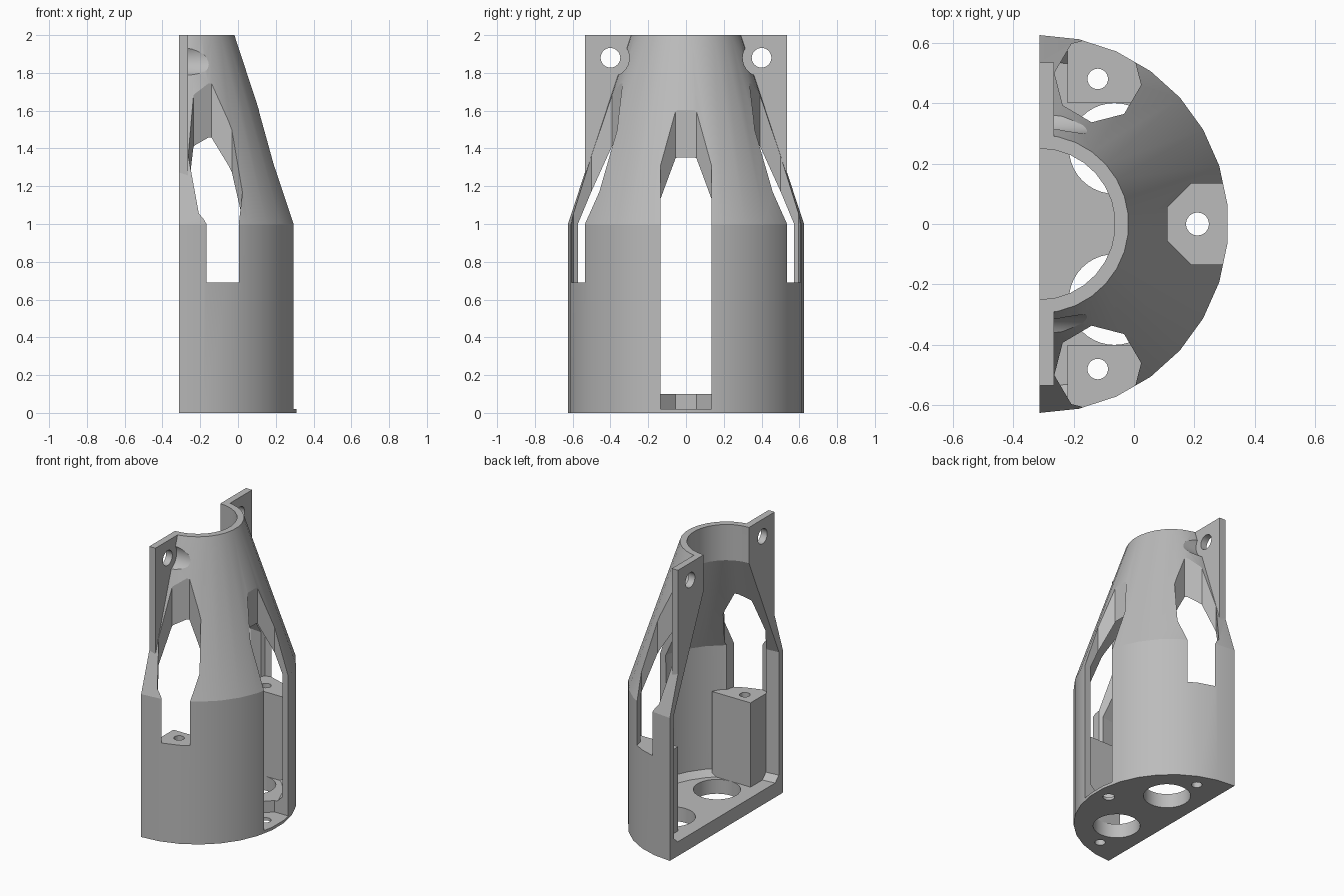
import bpy
import bmesh
from math import cos, sin, pi, radians

if "Cube" in bpy.data.objects:
    bpy.data.objects.remove(bpy.data.objects["Cube"], do_unlink=True)

BACK = -0.3125          # flat split plane, also the axis of the cone
TOP = 2.0
SEGMENTS = 15           # facets around the half shell

grey = bpy.data.materials.new("plain grey")
grey.use_nodes = True
grey.diffuse_color = (0.5, 0.5, 0.5, 1)
grey.node_tree.nodes["Principled BSDF"].inputs["Base Color"].default_value = (0.5, 0.5, 0.5, 1)


def loft(name, rings):
    """Closed solid through equal-length rings of points."""
    bm = bmesh.new()
    loops = [[bm.verts.new(p) for p in ring] for ring in rings]
    n = len(loops[0])
    for low, high in zip(loops, loops[1:]):
        for i in range(n):
            j = (i + 1) % n
            bm.faces.new((low[i], low[j], high[j], high[i]))
    bm.faces.new(loops[0][::-1])
    bm.faces.new(loops[-1])
    bmesh.ops.recalc_face_normals(bm, faces=bm.faces)
    mesh = bpy.data.meshes.new(name)
    bm.to_mesh(mesh)
    bm.free()
    mesh.materials.append(grey)
    obj = bpy.data.objects.new(name, mesh)
    bpy.context.collection.objects.link(obj)
    return obj


def half_lathe(name, profile, overrun=0.0):
    """Half turn of (radius, height) points, optionally running past the split plane."""
    rings = []
    for r, z in profile:
        angles = [pi * i / SEGMENTS - pi / 2 for i in range(SEGMENTS + 1)]
        ring = [(BACK + r * cos(a), r * sin(a), z) for a in angles]
        ring[0] = (BACK, -r, z)
        ring[-1] = (BACK, r, z)
        if overrun:
            ring += [(BACK - overrun, r, z), (BACK - overrun, -r, z)]
        rings.append(ring)
    return loft(name, rings)


def prism(name, outline, z0, z1):
    return loft(name, [[(x, y, z) for x, y in outline] for z in (z0, z1)])


def circle(x, y, r, sides, turn=0.0):
    return [(x + r * cos(turn + 2 * pi * i / sides),
             y + r * sin(turn + 2 * pi * i / sides)) for i in range(sides)]


def rod_x(name, y, z, r, x0, x1):
    return loft(name, [[(x, a, b) for a, b in circle(y, z, r, 32)] for x in (x0, x1)])


def combine(target, tool, operation):
    mod = target.modifiers.new(operation, "BOOLEAN")
    mod.operation = operation
    mod.solver = "EXACT"
    mod.object = tool
    bpy.ops.object.select_all(action="DESELECT")
    bpy.context.view_layer.objects.active = target
    target.select_set(True)
    bpy.ops.object.modifier_apply(modifier=mod.name)
    bpy.data.objects.remove(tool, do_unlink=True)


def cut(tool):
    combine(body, tool, "DIFFERENCE")


def add(tool):
    combine(body, tool, "UNION")


# Outer half shell: cylinder below, cone above
body = half_lathe("half_shell_body", [(0.625, 0), (0.625, 1), (0.295, TOP)])

# Clearance for the screw heads beside the upper flanges
for side in (-1, 1):
    cut(rod_x("head_clearance", side * 0.4, 1.88, 0.1, -0.265, 0.1))

# Upper flanges
for side in (-1, 1):
    ys = (side * 0.2, side * 0.535)
    add(prism("flange", [(BACK, ys[0]), (-0.265, ys[0]), (-0.265, ys[1]), (BACK, ys[1])],
              1.2, TOP))

# Hollow interior with a chamfered floor and a straight neck
cut(half_lathe("interior", [(0.54, 0.1), (0.58, 0.14), (0.582, 1.0),
                            (0.25, 1.75), (0.25, 2.1)], overrun=0.1))

# Front slot, reaching into the floor plate
cut(prism("front_slot", circle(0.245, 0, 0.145, 8, radians(22.5)), 0.02, 2.1))
cut(prism("front_screw_hole", circle(0.21, 0, 0.038, 24), -0.1, 0.2))

for side in (-1, 1):
    # Side windows, floor openings, screw pillars and flange holes
    cut(prism("side_window", circle(-0.12, side * 0.48, 0.145, 8, side * radians(-8)), 0.69, 2.1))
    cut(prism("floor_opening", circle(-0.065, side * 0.25, 0.15, 40), -0.1, 0.3))
    pillar = [(-0.22, 0.4), (0.08, 0.4), (0.04, 0.48), (-0.01, 0.52), (-0.1, 0.57), (-0.22, 0.595)]
    add(prism("pillar", [(x, side * y) for x, y in pillar], 0.05, 0.69))
    cut(prism("pillar_hole", circle(-0.12, side * 0.48, 0.034, 24), -0.1, 0.8))
    cut(rod_x("flange_hole", side * 0.4, 1.88, 0.052, -0.4, -0.2))

# Smooth curved walls, crisp edges
bpy.ops.object.select_all(action="DESELECT")
bpy.context.view_layer.objects.active = body
body.select_set(True)
bpy.ops.object.shade_smooth_by_angle(angle=radians(15))
